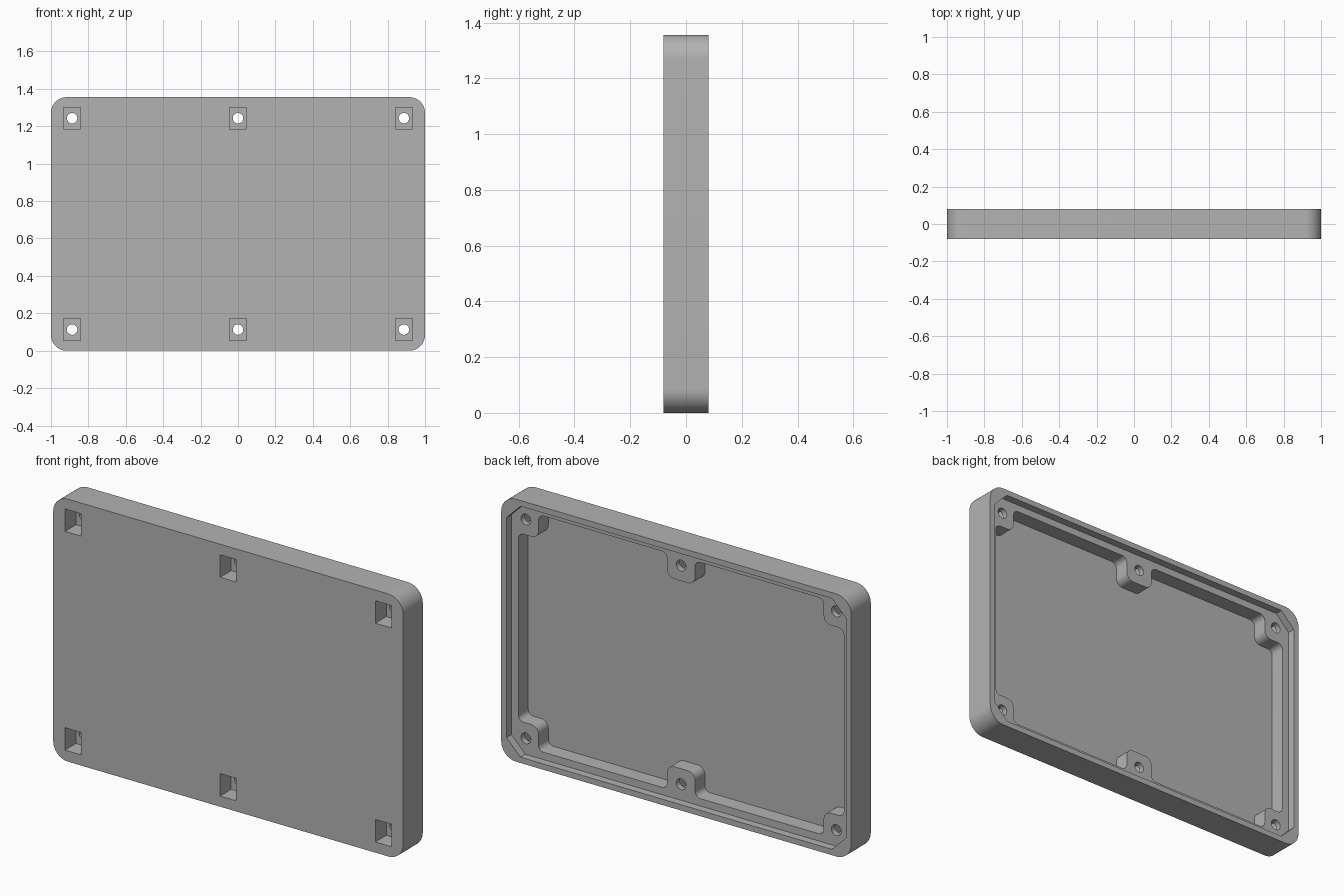
import bpy, bmesh, math
from mathutils import Vector

if "Cube" in bpy.data.objects:
    bpy.data.objects.remove(bpy.data.objects["Cube"])

HALF_W, HALF_H, HALF_D = 1.0, 0.678, 0.08
FRONT, BACK = -HALF_D, HALF_D
OVER = 0.05          # extra length so cutters pass cleanly through a face

grey = bpy.data.materials.new("light grey")
grey.use_nodes = True
colour = (0.45, 0.45, 0.45, 1)
grey.diffuse_color = colour
grey.node_tree.nodes["Principled BSDF"].inputs["Base Color"].default_value = colour


def round_corners(corners, steps=8):
    """Replace each (x, z, radius) corner with a tangent arc."""
    out = []
    for i, (x, z, r) in enumerate(corners):
        p = Vector((x, z))
        if r == 0:
            out.append(p)
            continue
        a = (Vector(corners[i - 1][:2]) - p).normalized()
        b = (Vector(corners[(i + 1) % len(corners)][:2]) - p).normalized()
        centre = p + (a + b) * r          # all corners are square
        for s in range(steps + 1):
            t = s / steps * math.pi / 2
            out.append(centre - b * r * math.cos(t) - a * r * math.sin(t))
    return out


def four_way(quadrant):
    """Mirror a quadrant outline into a closed loop."""
    top = quadrant + [(x, -z, r) for x, z, r in reversed(quadrant)]
    return top + [(-x, z, r) for x, z, r in reversed(top)]


def prism(name, outline, y0, y1):
    """Extrude an x-z outline from y0 to y1, centred at mid height."""
    bm = bmesh.new()
    face = bm.faces.new([bm.verts.new((p[0], y0, p[1] + HALF_H)) for p in outline])
    ext = bmesh.ops.extrude_face_region(bm, geom=[face])["geom"]
    moved = [v for v in ext if isinstance(v, bmesh.types.BMVert)]
    bmesh.ops.translate(bm, verts=moved, vec=(0, y1 - y0, 0))
    bmesh.ops.recalc_face_normals(bm, faces=bm.faces)
    mesh = bpy.data.meshes.new(name)
    bm.to_mesh(mesh)
    bm.free()
    obj = bpy.data.objects.new(name, mesh)
    bpy.context.collection.objects.link(obj)
    mesh.materials.append(grey)
    return obj


def cut(target, cutter):
    cutter.hide_render = True
    bpy.context.view_layer.objects.active = target
    mod = target.modifiers.new("cut", 'BOOLEAN')
    mod.operation, mod.solver, mod.object = 'DIFFERENCE', 'EXACT', cutter
    bpy.ops.object.modifier_apply(modifier=mod.name)
    bpy.data.objects.remove(cutter)


# Outer shell with rounded corners
cover = prism("enclosure_cover",
              round_corners(four_way([(HALF_W, HALF_H, 0.085)]), 16), FRONT, BACK)

# Shallow seat for the mating part, with clipped corners
w, h, c = HALF_W - 0.03, HALF_H - 0.03, 0.08
cut(cover, prism("seat_cutter", four_way([(w - c, h, 0), (w, h - c, 0)]),
                 BACK - 0.04, BACK + OVER))

# Deep cavity that leaves the screw bosses standing
w, h, boss = 0.93, 0.61, 0.485
cavity = four_way([(0.08, boss, 0.04), (0.08, h, 0.03), (0.815, h, 0.03),
                   (0.815, boss, 0.04), (w, boss, 0.03)])
# The middle boss edge is flat between the mirrored halves
cut(cover, prism("cavity_cutter", round_corners(cavity), FRONT + 0.04, BACK + OVER))

# Nut pockets in the front and screw holes through the bosses
for x in (-0.887, 0, 0.887):
    for z in (-0.565, 0.565):
        pocket = [(x + sx * 0.046, z + sz * 0.058)
                  for sx, sz in ((-1, -1), (1, -1), (1, 1), (-1, 1))]
        cut(cover, prism("pocket_cutter", pocket, FRONT - OVER, FRONT + 0.09))
        hole = [(x + 0.028 * math.cos(k * math.tau / 32),
                 z + 0.028 * math.sin(k * math.tau / 32)) for k in range(32)]
        cut(cover, prism("hole_cutter", hole, FRONT - OVER, BACK + OVER))

# Smooth the round parts, keep the edges crisp
bpy.ops.object.select_all(action='DESELECT')
cover.select_set(True)
bpy.context.view_layer.objects.active = cover
bpy.ops.object.shade_smooth_by_angle(angle=math.radians(30))
